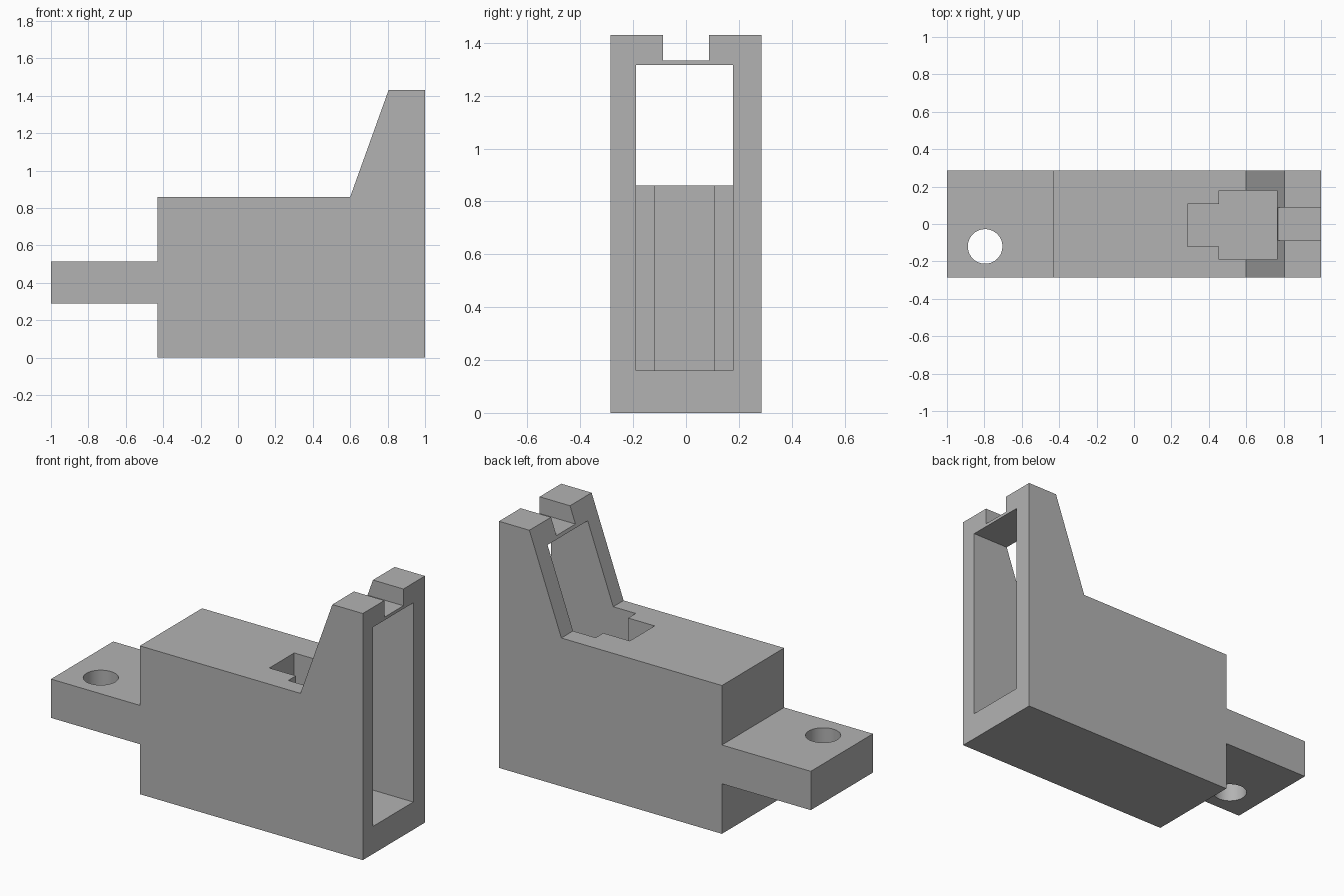
import bpy, bmesh, math
from mathutils import Vector

cube = bpy.data.objects.get("Cube")
if cube:
    bpy.data.objects.remove(cube, do_unlink=True)

grey = bpy.data.materials.new("light grey")
grey.use_nodes = True
colour = (0.45, 0.45, 0.45, 1)
grey.diffuse_color = colour
grey.node_tree.nodes["Principled BSDF"].inputs["Base Color"].default_value = colour


def prism(name, outline, sweep):
    """Extrude a closed outline of 3D points along the sweep vector."""
    bm = bmesh.new()
    face = bm.faces.new([bm.verts.new(p) for p in outline])
    result = bmesh.ops.extrude_face_region(bm, geom=[face])
    moved = [g for g in result["geom"] if isinstance(g, bmesh.types.BMVert)]
    bmesh.ops.translate(bm, verts=moved, vec=Vector(sweep))
    bmesh.ops.recalc_face_normals(bm, faces=bm.faces)
    mesh = bpy.data.meshes.new(name)
    bm.to_mesh(mesh)
    bm.free()
    mesh.materials.append(grey)
    obj = bpy.data.objects.new(name, mesh)
    bpy.context.collection.objects.link(obj)
    return obj


def cut(target, cutter):
    """Subtract the cutter from the target, then discard the cutter."""
    mod = target.modifiers.new(cutter.name, "BOOLEAN")
    mod.operation = "DIFFERENCE"
    mod.solver = "EXACT"
    mod.object = cutter
    bpy.context.view_layer.objects.active = target
    bpy.ops.object.modifier_apply(modifier=mod.name)
    bpy.data.objects.remove(cutter, do_unlink=True)


# Block with mounting lug and sloped upright, as one side profile
half_width = 0.285
profile = [(-0.43, 0), (1, 0), (1, 1.43), (0.805, 1.43), (0.6, 0.86),
           (-0.43, 0.86), (-0.43, 0.515), (-1, 0.515), (-1, 0.29), (-0.43, 0.29)]
bracket = prism("slotted_bracket", [(x, -half_width, z) for x, z in profile],
                (0, 2 * half_width, 0))

# T-shaped pocket, open at the end face and through the slope
plan = [(0.285, -0.12), (0.455, -0.12), (0.455, -0.19), (1.2, -0.19),
        (1.2, 0.178), (0.455, 0.178), (0.455, 0.108), (0.285, 0.108)]
cut(bracket, prism("pocket_cutter", [(x, y, 0.16) for x, y in plan], (0, 0, 1.155)))

# Notch across the top of the upright
notch = [(-0.087, 1.333), (0.087, 1.333), (0.087, 1.6), (-0.087, 1.6)]
cut(bracket, prism("notch_cutter", [(0.6, y, z) for y, z in notch], (0.6, 0, 0)))

# Off-centre bolt hole through the lug
sides = 64
angles = [math.tau * i / sides for i in range(sides)]
hole = [(-0.796 + 0.0925 * math.cos(a), -0.12 + 0.0925 * math.sin(a), 0.2) for a in angles]
cut(bracket, prism("hole_cutter", hole, (0, 0, 0.4)))

# Smooth the hole wall only; all corners stay sharp
bpy.ops.object.select_all(action="DESELECT")
bracket.select_set(True)
bpy.context.view_layer.objects.active = bracket
bpy.ops.object.shade_smooth_by_angle(angle=math.radians(15))
